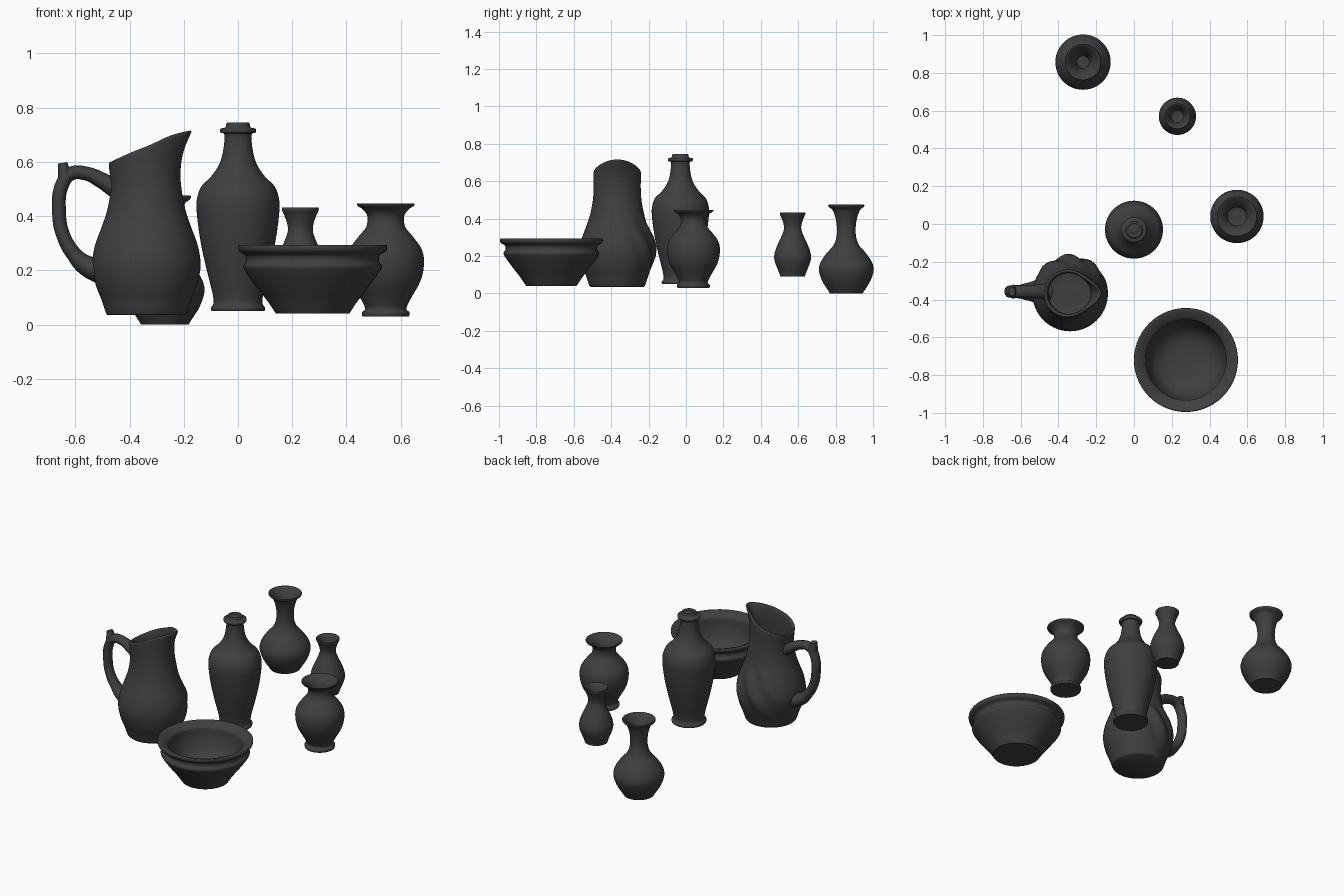
import bpy, bmesh, math
from mathutils import Vector

if "Cube" in bpy.data.objects:
    bpy.data.objects.remove(bpy.data.objects["Cube"], do_unlink=True)

clay = bpy.data.materials.new("dark_grey_clay")
clay.use_nodes = True
grey = (0.05, 0.05, 0.05, 1)
clay.diffuse_color = grey
clay.node_tree.nodes["Principled BSDF"].inputs["Base Color"].default_value = grey
SIDES = 56


def finish(obj):
    obj.data.materials.clear()
    obj.data.materials.append(clay)
    bpy.ops.object.select_all(action='DESELECT')
    obj.select_set(True)
    bpy.context.view_layer.objects.active = obj
    bpy.ops.object.shade_smooth_by_angle(angle=math.radians(50))


def smooth_profile(points, steps=4):
    """Catmull-Rom curve through (radius, height) points."""
    p = [Vector(q) for q in points]
    p = [p[0]] + p + [p[-1]]
    out = []
    for a, b, c, d in zip(p, p[1:], p[2:], p[3:]):
        for i in range(steps):
            t = i / steps
            out.append(0.5 * (2 * b + (c - a) * t + (2 * a - 5 * b + 4 * c - d) * t ** 2
                              + (3 * b - a - 3 * c + d) * t ** 3))
    return out + [p[-1]]


def lathe(name, center, points, shape=None):
    """Turned vessel: rings along the profile, both ends capped."""
    bm = bmesh.new()
    rings = []
    for r, z in smooth_profile(points):
        ring = []
        for i in range(SIDES):
            a = math.tau * i / SIDES
            co = shape(r, z, a) if shape else (r * math.cos(a), r * math.sin(a), z)
            ring.append(bm.verts.new(co))
        rings.append(ring)
    for low, high in zip(rings, rings[1:]):
        for i in range(SIDES):
            j = (i + 1) % SIDES
            bm.faces.new((low[i], low[j], high[j], high[i]))
    bm.faces.new(rings[0][::-1])
    bm.faces.new(rings[-1])
    mesh = bpy.data.meshes.new(name)
    bm.to_mesh(mesh)
    bm.free()
    obj = bpy.data.objects.new(name, mesh)
    obj.location = (*center, 0)
    bpy.context.collection.objects.link(obj)
    finish(obj)
    return obj


# Tall stoppered bottle
lathe("bottle", (0, -0.03), [
    (.098, .05), (.1, .062), (.09, .08), (.095, .12), (.115, .2), (.137, .3), (.151, .4),
    (.152, .46), (.135, .51), (.1, .545), (.07, .59), (.055, .64), (.05, .7), (.064, .707),
    (.066, .722), (.047, .727), (.043, .742), (.036, .745), (.028, .738), (.015, .744), (.003, .745)])

# Wide bowl with a grooved rim
lathe("bowl", (.275, -.72), [
    (.135, .04), (.145, .055), (.165, .085), (.2, .13), (.23, .17), (.247, .195), (.256, .215),
    (.245, .235), (.248, .255), (.268, .268), (.275, .28), (.272, .293), (.25, .288), (.218, .27),
    (.212, .25), (.205, .2), (.175, .13), (.11, .085), (.005, .075)])

# Broad vase with a flaring mouth
lathe("wide_vase", (.545, .04), [
    (.086, .03), (.088, .045), (.076, .06), (.095, .1), (.128, .16), (.141, .22), (.134, .275),
    (.1, .325), (.072, .36), (.068, .4), (.085, .425), (.104, .438), (.105, .446), (.094, .441),
    (.062, .41), (.05, .36), (.09, .3), (.11, .22), (.06, .1), (.005, .09)])

# Small teardrop vase
lathe("small_vase", (.23, .57), [
    (.066, .09), (.07, .105), (.08, .13), (.095, .17), (.098, .205), (.085, .25), (.062, .3),
    (.047, .34), (.048, .37), (.06, .405), (.067, .42), (.067, .431), (.057, .426), (.04, .39),
    (.032, .34), (.06, .25), (.07, .2), (.04, .14), (.005, .13)])

# Round vase with a long neck
lathe("long_neck_vase", (-.27, .857), [
    (.088, 0), (.1, .02), (.128, .065), (.146, .12), (.138, .165), (.105, .215), (.07, .255),
    (.053, .3), (.05, .35), (.057, .4), (.073, .445), (.093, .462), (.096, .473), (.086, .471),
    (.055, .43), (.036, .37), (.036, .29), (.09, .2), (.11, .13), (.07, .05), (.005, .04)])


# Pitcher: slanted rim, pulled spout and soft relief on its back
def pitcher_shape(r, z, a):
    c, s = math.cos(a), math.sin(a)
    lift = max(0, (z - .45) / .2)
    spout = .05 * max(0, c) ** 5 * min(lift, 1.1) ** 3
    if r > .13 and .1 < z < .42:
        back = max(0, s) ** 2 * math.sin(math.pi * (z - .1) / .32)
        r += .012 * back * math.sin(a * 9 + z * 25)
    x, y = (r + spout) * c, r * s
    z += lift * (.042 * c + .014 * c * abs(c) - .005 * s * s)
    return x - .012 * min(1, lift), y, z


lathe("pitcher", (-.338, -.368), [
    (.143, .035), (.15, .045), (.165, .09), (.188, .15), (.2, .22), (.19, .29), (.165, .36),
    (.145, .42), (.13, .5), (.126, .57), (.127, .64), (.124, .655), (.113, .652), (.108, .6),
    (.112, .5), (.125, .42), (.165, .3), (.175, .2), (.13, .09), (.005, .08)], pitcher_shape)

# Pitcher handle, with a thumb rest at its upper bend
path = [(-.45, .5, 1.2), (-.5, .53, 1.0), (-.56, .557, .85), (-.615, .557, .85), (-.647, .52, .85),
        (-.66, .41, .85), (-.645, .33, .85), (-.605, .26, .95), (-.555, .215, 1.3), (-.5, .2, 1.8)]
curve = bpy.data.curves.new("pitcher_handle", 'CURVE')
curve.dimensions = '3D'
curve.bevel_depth = .03
curve.bevel_resolution = 4
curve.use_fill_caps = True
spline = curve.splines.new('BEZIER')
spline.bezier_points.add(len(path) - 1)
for point, (x, z, radius) in zip(spline.bezier_points, path):
    point.co = (x, 0, z)
    point.radius = radius
    point.handle_left_type = point.handle_right_type = 'AUTO'
handle = bpy.data.objects.new("pitcher_handle", curve)
handle.location.y = -.358
handle.scale.y = 1.25
bpy.context.collection.objects.link(handle)
bpy.ops.object.select_all(action='DESELECT')
handle.select_set(True)
bpy.context.view_layer.objects.active = handle
bpy.ops.object.convert(target='MESH')
finish(bpy.context.object)

bpy.ops.mesh.primitive_cone_add(vertices=24, radius1=.032, radius2=.02, depth=.06,
                                location=(-.642, -.358, .567), rotation=(0, -.15, 0))
rest = bpy.context.object
rest.name = "thumb_rest"
rest.scale = (.85, 1.15, 1)
finish(rest)
